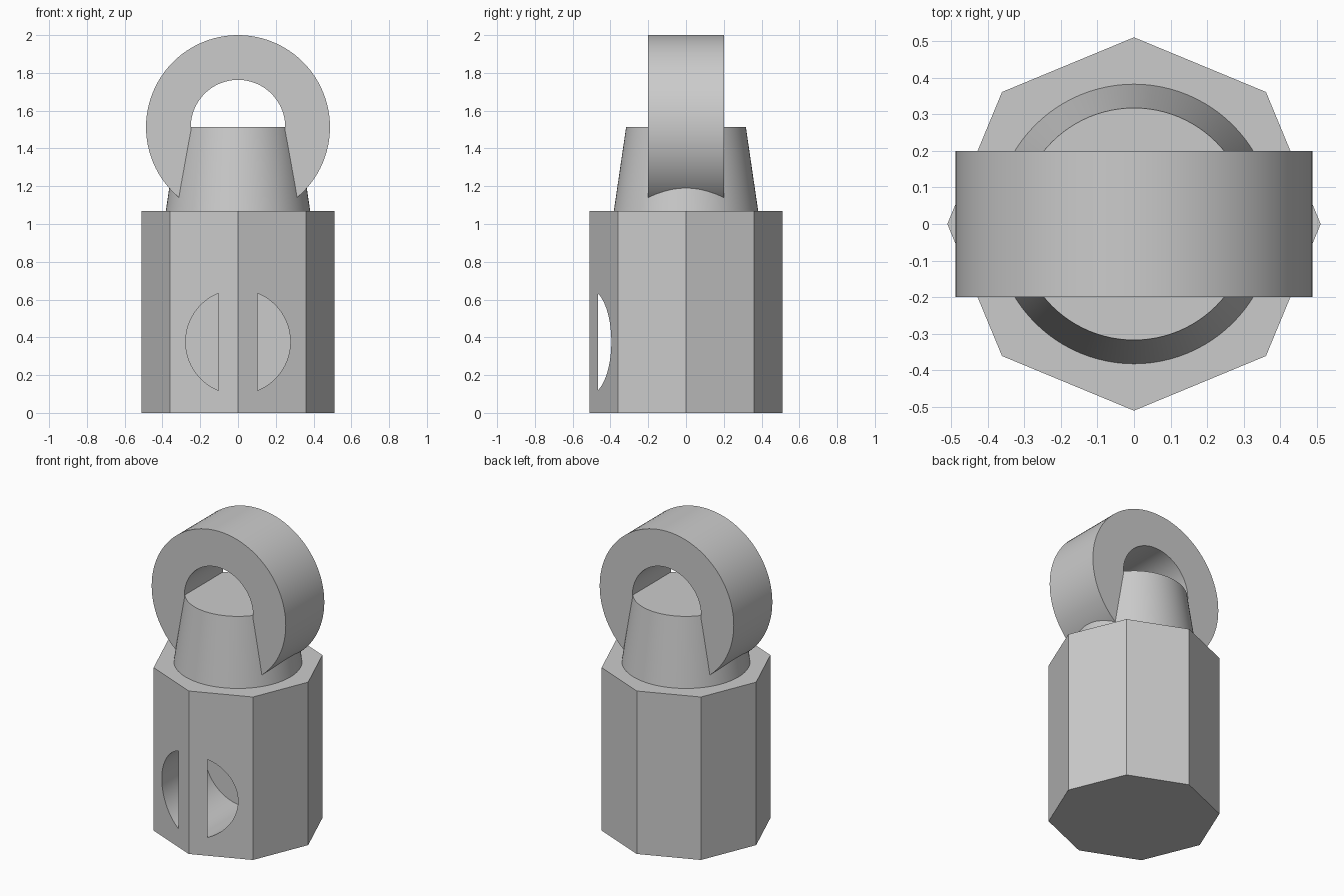
import bpy
import bmesh
from math import pi, radians
from mathutils import Matrix, Vector

cube = bpy.data.objects.get("Cube")
if cube:
    bpy.data.objects.remove(cube, do_unlink=True)

grey = bpy.data.materials.new("plain grey")
grey.use_nodes = True
colour = (0.6, 0.6, 0.6, 1)
grey.diffuse_color = colour
grey.node_tree.nodes["Principled BSDF"].inputs["Base Color"].default_value = colour


def make_object(name, bm):
    bmesh.ops.recalc_face_normals(bm, faces=bm.faces)
    mesh = bpy.data.meshes.new(name)
    bm.to_mesh(mesh)
    bm.free()
    mesh.materials.append(grey)
    obj = bpy.data.objects.new(name, mesh)
    bpy.context.collection.objects.link(obj)
    return obj


def frustum(name, sides, r_bottom, r_top, height, matrix):
    bm = bmesh.new()
    bmesh.ops.create_cone(bm, cap_ends=True, segments=sides, radius1=r_bottom,
                          radius2=r_top, depth=height, matrix=matrix)
    return make_object(name, bm)


def smooth(obj):
    bpy.ops.object.select_all(action="DESELECT")
    obj.select_set(True)
    bpy.context.view_layer.objects.active = obj
    bpy.ops.object.shade_smooth_by_angle(angle=radians(30))


# Octagonal body, with a corner facing the front
BODY_R, BODY_H = 0.51, 1.07
body = frustum("body", 8, BODY_R, BODY_R, BODY_H,
               Matrix.Translation((0, 0, BODY_H / 2)))

# Round cavity behind the front corner, opening through both front faces
front, back = -0.467, 0.05
cutter = frustum("cavity_cutter", 96, 0.277, 0.277, back - front,
                 Matrix.Translation((0, (front + back) / 2, 0.376))
                 @ Matrix.Rotation(pi / 2, 4, "X"))
cutter.hide_render = True
cut = body.modifiers.new("cavity", "BOOLEAN")
cut.operation = "DIFFERENCE"
cut.solver = "EXACT"
cut.object = cutter
bpy.context.view_layer.objects.active = body
bpy.ops.object.modifier_apply(modifier=cut.name)
bpy.data.objects.remove(cutter, do_unlink=True)
smooth(body)

# Tapered neck
NECK_TOP = 1.513
neck = frustum("neck", 96, 0.382, 0.317, NECK_TOP - BODY_H,
               Matrix.Translation((0, 0, (NECK_TOP + BODY_H) / 2)))
smooth(neck)

# Broad ring standing across the neck: a rectangle spun about the y axis
OUTER, INNER, HALF = 0.487, 0.25, 0.2
bm = bmesh.new()
section = [bm.verts.new((r, y, NECK_TOP)) for r, y in
           ((INNER, -HALF), (OUTER, -HALF), (OUTER, HALF), (INNER, HALF))]
edges = [bm.edges.new((section[i], section[(i + 1) % 4])) for i in range(4)]
bmesh.ops.spin(bm, geom=section + edges, cent=Vector((0, 0, NECK_TOP)),
               axis=Vector((0, 1, 0)), angle=2 * pi, steps=96)
bmesh.ops.remove_doubles(bm, verts=bm.verts, dist=0.0005)
ring = make_object("ring", bm)
smooth(ring)
